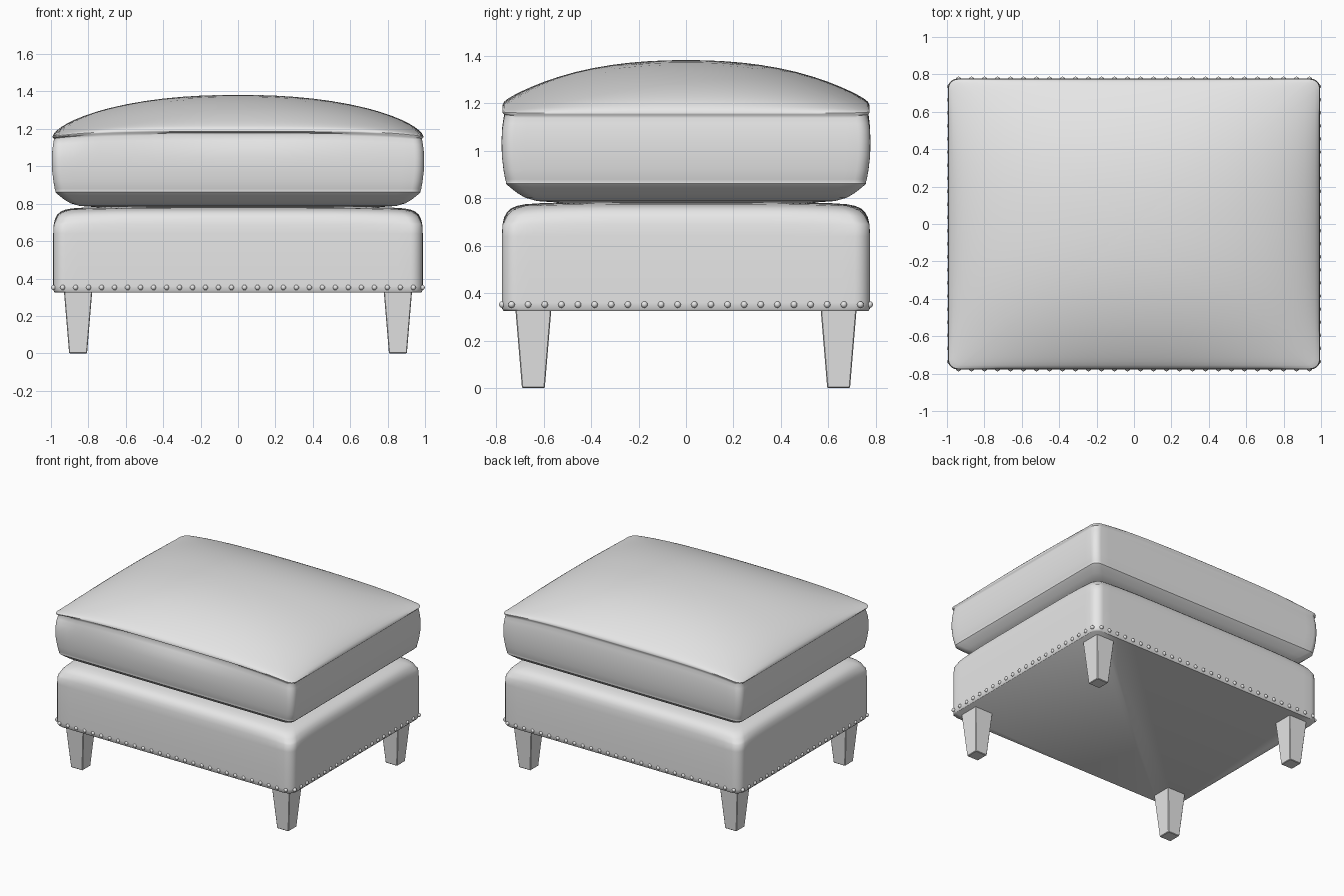
import bpy, bmesh, math
from mathutils import Matrix

cube = bpy.data.objects.get("Cube")
if cube:
    bpy.data.objects.remove(cube, do_unlink=True)

grey = bpy.data.materials.new("plain grey")
grey.use_nodes = True
grey.diffuse_color = (0.8, 0.8, 0.8, 1)
grey.node_tree.nodes["Principled BSDF"].inputs["Base Color"].default_value = (0.8, 0.8, 0.8, 1)


def finish(name, bm, angle=None):
    """Turn a bmesh into a named, coloured object, smooth if an angle is given."""
    bmesh.ops.recalc_face_normals(bm, faces=bm.faces)
    mesh = bpy.data.meshes.new(name)
    bm.to_mesh(mesh)
    bm.free()
    mesh.materials.append(grey)
    obj = bpy.data.objects.new(name, mesh)
    bpy.context.collection.objects.link(obj)
    if angle:
        bpy.ops.object.select_all(action="DESELECT")
        obj.select_set(True)
        bpy.context.view_layer.objects.active = obj
        bpy.ops.object.shade_smooth_by_angle(angle=math.radians(angle))
    return obj


def outline(hx, hy, r, arc=6, straight=28):
    """Rounded rectangle, counter-clockwise, with evenly divided sides."""
    corners = []
    for k, (sx, sy) in enumerate([(1, 1), (-1, 1), (-1, -1), (1, -1)]):
        angles = [(k + i / arc) * math.pi / 2 for i in range(arc + 1)]
        corners.append([(sx * (hx - r) + r * math.cos(a),
                         sy * (hy - r) + r * math.sin(a)) for a in angles])
    pts = []
    for k, corner in enumerate(corners):
        pts += corner
        (x0, y0), (x1, y1) = corner[-1], corners[(k + 1) % 4][0]
        for i in range(1, straight):
            t = i / straight
            pts.append((x0 + (x1 - x0) * t, y0 + (y1 - y0) * t))
    return pts


def loft(name, rings, angle):
    """Skin a stack of equal-length rings and cap both ends."""
    bm = bmesh.new()
    rows = [[bm.verts.new(p) for p in ring] for ring in rings]
    n = len(rows[0])
    for a, b in zip(rows, rows[1:]):
        for j in range(n):
            k = (j + 1) % n
            bm.faces.new((a[j], a[k], b[k], b[j]))
    bm.faces.new(rows[0][::-1])
    bm.faces.new(rows[-1])
    return finish(name, bm, angle)


# Upholstered base: straight sides, rolled top edge, drooping corners
BX, BY = 0.988, 0.776
base_profile = [(0.325, 0.008), (0.335, 0.001), (0.36, 0), (0.5, 0), (0.64, 0), (0.69, 0.003),
                (0.72, 0.010), (0.742, 0.022), (0.758, 0.04), (0.768, 0.065),
                (0.775, 0.10), (0.779, 0.16), (0.783, 0.3), (0.785, 0.5)]
base_rings = []
for z, inset in base_profile:
    ring = []
    for x, y in outline(BX - inset, BY - inset, 0.065):
        droop = 0.03 * abs(x * y / (BX * BY)) ** 5 if z > 0.7 else 0
        ring.append((x, y, z - droop))
    base_rings.append(ring)
loft("upholstered_base", base_rings, 50)

# Loose cushion: tucked bottom, boxed sides, raised seams and a domed top
CX, CY, SEAM = 0.995, 0.777, 1.16


def seam_lift(u, v):
    """The long-side seams bow upward towards their middle."""
    return 0.033 * (1 - min(1, abs(u)) ** 4) * abs(v) ** 8


cushion_profile = [(0.783, 0.22), (0.788, 0.15), (0.802, 0.10), (0.822, 0.066), (0.845, 0.037),
                   (0.856, 0.024), (0.862, 0.018), (0.868, 0.019), (0.88, 0.015), (0.92, 0.008),
                   (0.98, 0.001), (1.04, 0), (1.085, 0.002), (1.115, 0.006),
                   (1.138, 0.010), (1.148, 0.010), (1.154, 0.004), (SEAM, 0.003)]
cushion_rings = []
for z, inset in cushion_profile:
    ring = []
    for x, y in outline(CX - inset, CY - inset, 0.05):
        u, v = x / CX, y / CY
        rise = max(0, min(1, (z - 1.0) / 0.15))
        # slack creases under the top seam of the front
        fold = max(0, 1 - abs(z - 1.135) / 0.07) if z < 1.15 else 0
        crease = math.exp(-((u + 0.93) / 0.06) ** 2) + math.exp(-((u - 0.05) / 0.5) ** 2)
        push = 0.022 * fold * crease if v < -0.9 else 0
        ring.append((x, y + push, z + rise * seam_lift(u, v)))
    cushion_rings.append(ring)
for s in [0.99, 0.975, 0.95, 0.92, 0.88, 0.83, 0.77, 0.7, 0.6, 0.5, 0.4, 0.3, 0.2, 0.1, 0.03]:
    ring = []
    for x, y in outline(CX - 0.003, CY - 0.003, 0.05):
        u, v = s * x / (CX - 0.003), s * y / (CY - 0.003)
        lift = seam_lift(u, v)
        dome = ((1 - abs(u) ** 2.2) * (1 - abs(v) ** 2.2)) ** 0.65
        ring.append((x * s, y * s, SEAM + lift + (1.382 - SEAM - lift) * dome))
    cushion_rings.append(ring)
loft("seat_cushion", cushion_rings, 50)

# Tapered square legs
for sx, side in ((1, "left"), (-1, "right")):
    for sy, end in ((-1, "front"), (1, "back")):
        bm = bmesh.new()
        bmesh.ops.create_cube(bm, size=1)
        for v in bm.verts:
            half = 0.076 if v.co.z > 0 else 0.048
            v.co = (sx * 0.855 + math.copysign(half, v.co.x),
                    sy * 0.643 + math.copysign(half, v.co.y),
                    0.335 if v.co.z > 0 else 0)
        bmesh.ops.bevel(bm, geom=bm.edges[:], offset=0.004, segments=1, affect="EDGES")
        finish(f"{end}_{side}_leg", bm)


# Rows of round nail heads along the lower edge
def nail_row(name, count, half, place):
    bm = bmesh.new()
    for i in range(count):
        t = -half + 2 * half * i / (count - 1)
        bmesh.ops.create_uvsphere(bm, u_segments=10, v_segments=6, radius=0.014,
                                  matrix=Matrix.Translation(place(t)))
    finish(name, bm, 60)


for s, end in ((-1, "front"), (1, "back")):
    nail_row(f"{end}_nail_heads", 28, 0.938, lambda t: (t, s * (BY - 0.002), 0.352))
for s, side in ((1, "left"), (-1, "right")):
    nail_row(f"{side}_nail_heads", 22, 0.735, lambda t: (s * (BX - 0.002), t, 0.352))
